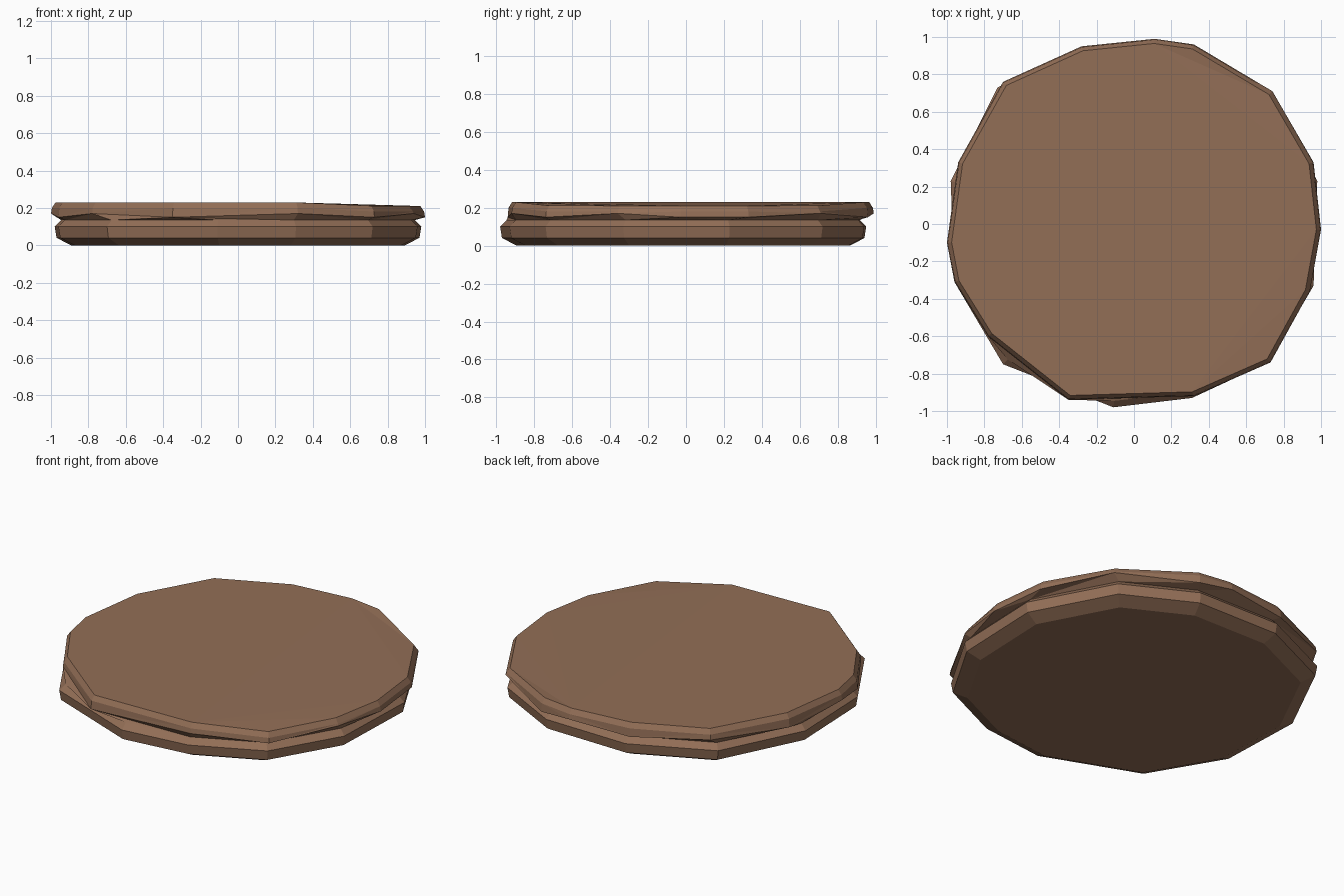
import bpy, bmesh, math
from mathutils import Vector

cube = bpy.data.objects.get("Cube")
if cube:
    bpy.data.objects.remove(cube, do_unlink=True)

# Rough-hewn outlines of the lower and upper halves, counter-clockwise from +x
LOWER = [(.98, .23), (.72, .72), (.30, .94), (-.25, .95), (-.73, .73), (-.98, .23),
         (-.96, -.31), (-.70, -.75), (-.11, -.98), (.31, -.93), (.72, -.74), (.96, -.33)]
UPPER = [(.96, .33), (.74, .71), (.32, .96), (.11, .99), (-.28, .95), (-.70, .76),
         (-.94, .33), (-1, -.10), (-.96, -.31), (-.78, -.60), (-.35, -.94),
         (.32, -.92), (.73, -.74), (.94, -.36), (1, -.03)]


def angle(v):
    return math.atan2(v.co.y, v.co.x) % math.tau


def add_ring(bm, outline, scale, height):
    """Place a scaled outline; height is a function of x and index."""
    ring = [bm.verts.new((x * scale, y * scale, height(x, i)))
            for i, (x, y) in enumerate(outline)]
    return sorted(ring, key=angle)


def zip_rings(bm, low, high):
    """Join two rings of any vertex count with triangles, in order of angle."""
    a, b = len(low), len(high)
    i = j = 0
    while i < a or j < b:
        next_low = angle(low[i % a - a + 1]) + (math.tau if i + 1 >= a else 0)
        next_high = angle(high[j % b - b + 1]) + (math.tau if j + 1 >= b else 0)
        p, q = low[i % a], high[j % b]
        if j >= b or (i < a and next_low <= next_high):
            bm.faces.new((p, low[(i + 1) % a], q))
            i += 1
        else:
            bm.faces.new((p, high[(j + 1) % b], q))
            j += 1


def level(z):
    return lambda x, i: z


def top_height(x, i):
    return .23 - .02 * min(1, max(0, (x - .3) / .45))


bm = bmesh.new()
rings = [
    add_ring(bm, LOWER, .91, level(0)),                               # underside
    add_ring(bm, LOWER, .99, level(.04)),                             # lower bevel
    add_ring(bm, LOWER, 1, level(.10)),                               # lower wall
    add_ring(bm, LOWER, .965, level(.135)),                           # groove
    add_ring(bm, UPPER, 1, lambda x, i: .15 + .02 * (i % 2)),         # chipped rim
    add_ring(bm, UPPER, .995, lambda x, i: top_height(x, i) - .03),   # upper wall
    add_ring(bm, UPPER, .975, top_height),                            # top edge
]
for low, high in zip(rings, rings[1:]):
    zip_rings(bm, low, high)
bm.faces.new(reversed(rings[0]))
bm.faces.new(rings[-1])

bmesh.ops.triangulate(bm, faces=[f for f in bm.faces if len(f.verts) > 4])
bmesh.ops.recalc_face_normals(bm, faces=bm.faces)

mesh = bpy.data.meshes.new("round_slab")
bm.to_mesh(mesh)
bm.free()
slab = bpy.data.objects.new("round_slab", mesh)
bpy.context.collection.objects.link(slab)

# Single earthy colour
brown = bpy.data.materials.new("warm_brown")
brown.use_nodes = True
colour = (.29, .157, .094, 1)
brown.diffuse_color = colour
shader = brown.node_tree.nodes["Principled BSDF"]
shader.inputs["Base Color"].default_value = colour
shader.inputs["Roughness"].default_value = .9
mesh.materials.append(brown)
